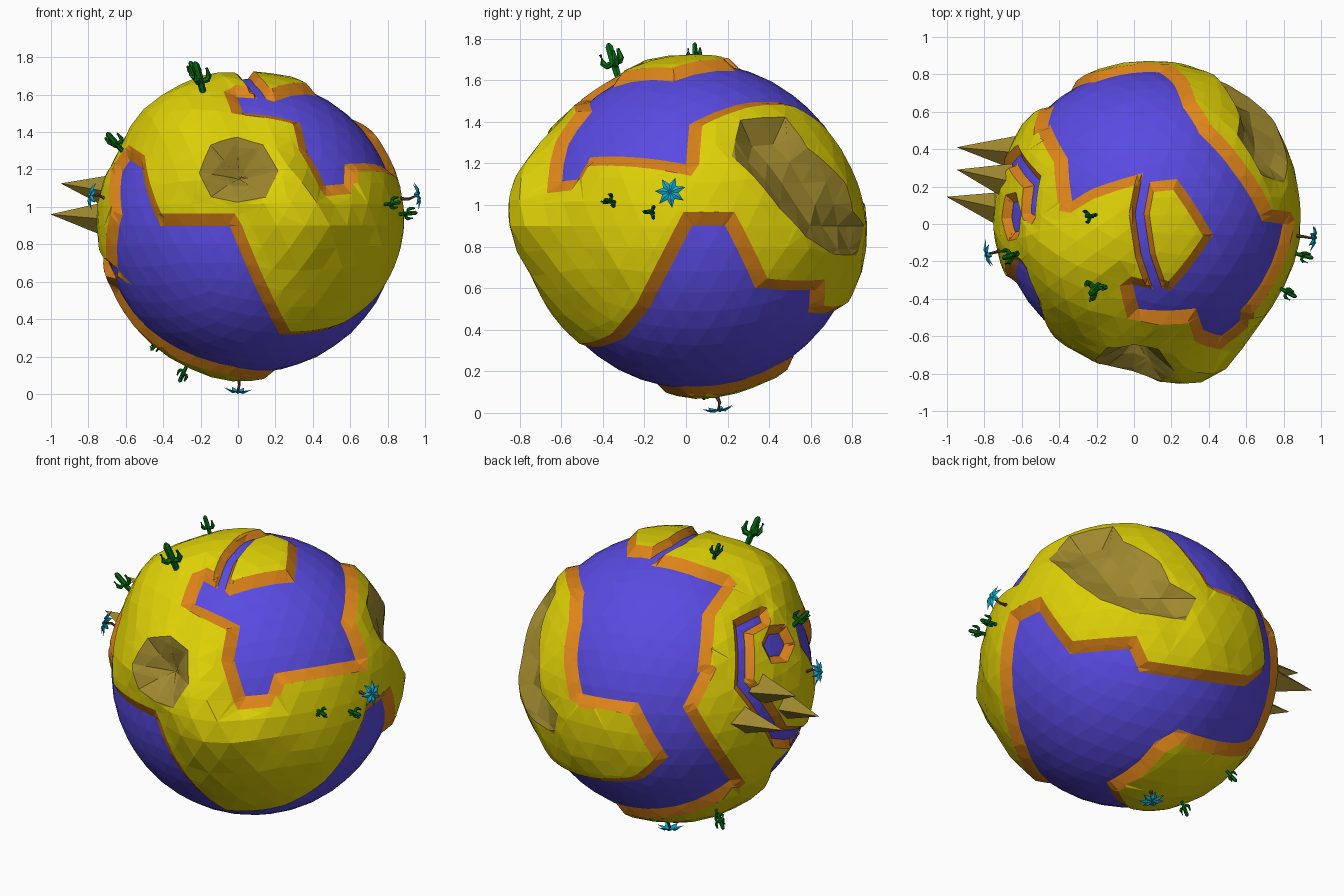
import bpy, bmesh, math
from mathutils import Vector, noise

if "Cube" in bpy.data.objects:
    bpy.data.objects.remove(bpy.data.objects["Cube"])

R, C = 0.785, Vector((0.07, 0.045, 0.90))   # sea radius and planet centre
BAND = 0.08                                  # usual shore width as an angle


def mat(name, col):
    m = bpy.data.materials.new(name)
    m.diffuse_color = (*col, 1)
    m.use_nodes = True
    m.node_tree.nodes["Principled BSDF"].inputs["Base Color"].default_value = m.diffuse_color
    return m


SEA = mat("sea_violet", (0.10, 0.07, 0.76))
SAND = mat("land_yellow", (0.74, 0.64, 0.002))
SHORE = mat("shore_orange", (0.72, 0.23, 0.01))
ROCK = mat("rock_brown", (0.35, 0.25, 0.028))
GREEN = mat("cactus_green", (0.002, 0.15, 0.006))
CYAN = mat("palm_cyan", (0.006, 0.43, 0.66))
TRUNK = mat("trunk_brown", (0.17, 0.075, 0.03))


# --- drawing planes: coast outlines are drawn on them and lifted to the sphere
def plane(cx, cy, elev, ox, oy=None, s=187.0):
    c, e = Vector((cx, cy, 0)).normalized(), math.radians(elev)
    z = Vector((0, 0, 1))
    t = c * math.cos(e) + z * math.sin(e)
    u = z * math.cos(e) - c * math.sin(e)
    if oy is None:
        oy = 671 + s * 0.905 * math.cos(e)
    return u.cross(t), u, t, ox, oy, s


VIEWS = {
    "front": plane(0, -1, 0, 238, 394),
    "right": plane(1, 0, 0, 686, 413, 207.5),
    "top": plane(0, -1, 90, 1134, 225),
    "back_left": plane(-0.6, 0.8, 21, 686),
    "back_right": plane(0.66, 0.75, -28, 1134),
}


def lift(view, *pts):
    r, u, t, ox, oy, s = VIEWS[view]
    out = []
    for px, py in pts:
        a, b = (px - ox) / s - C.dot(r), (oy - py) / s - C.dot(u)
        d = math.sqrt(max(0, R * R - a * a - b * b))
        out.append((r * a + u * b + t * d).normalized())
    return out


# --- coast outlines
main = lift("front", (142, 168), (160, 226), (230, 226), (280, 335))
main += lift("right", (625, 338), (650, 308), (692, 226), (725, 226), (755, 288), (810, 290), (808, 313))
main += lift("back_right", (1250, 690))
main += lift("back_left", (663, 750), (632, 692), (575, 684), (570, 650))
main += lift("top", (1183, 108), (1200, 135), (1235, 175), (1262, 222))
main += lift("right", (686, 165), (590, 158), (578, 180), (562, 182))
main += lift("front", (307, 152), (300, 123), (243, 113), (237, 97))
bank = lift("top", (1153, 290), (1141, 255), (1135, 215), (1143, 174))
main += bank
main += lift("top", (1092, 190), (1072, 202), (1068, 160), (1050, 125))
main += lift("back_left", (697, 660), (678, 697), (700, 735), (728, 778))
main += lift("back_right", (1200, 741), (1182, 735), (1158, 748), (1141, 767), (1106, 788), (1119, 808))
main += lift("front", (200, 358), (150, 330))
main += lift("back_left", (775, 760))
main += lift("front", (118, 270), (122, 215), (122, 172), (130, 160))
island = lift("top", (1150, 183), (1177, 180), (1213, 236), (1170, 292), (1162, 289), (1150, 255), (1144, 215))
bank += island[4:] + island[:1]
river = lift("back_left", (760, 606), (735, 616), (735, 676), (772, 735), (803, 735), (803, 728), (778, 726), (743, 673), (743, 622), (762, 613))
pool = lift("back_left", *[(775 + 11 * math.cos(k * math.pi / 3), 637 + 13 * math.sin(k * math.pi / 3)) for k in range(6)])
pit = lift("front", (238, 143), (262, 150), (275, 178), (264, 201), (238, 204), (214, 199), (204, 178), (214, 152))
pit_mid = lift("front", (238, 174))[0]
canyon = lift("right", (730, 160), (738, 126), (780, 124), (802, 152))
canyon += lift("back_right", (1162, 568), (1172, 588), (1198, 603), (1188, 625), (1140, 618), (1105, 605))
canyon += lift("right", (775, 210))


# --- spherical geometry helpers
def arcs(poly, band=BAND):
    out = []
    for a, b in zip(poly, poly[1:] + poly[:1]):
        n = a.cross(b).normalized()
        out.append((a, b, n, n.cross(a), b.cross(n), 0.035 if a in bank and b in bank else band))
    return out


def arc_dist(p, arc):
    a, b, n, ta, tb, _ = arc
    if p.dot(ta) >= 0 and p.dot(tb) >= 0:
        return abs(math.asin(max(-1, min(1, p.dot(n)))))
    return math.acos(max(-1, min(1, max(p.dot(a), p.dot(b)))))


POLE = lift("back_right", (1080, 715))[0]    # a point out at sea
E1 = POLE.orthogonal().normalized()
E2 = POLE.cross(E1)


def flat(p):
    k = 1 / (1.0000001 - p.dot(POLE))
    return p.dot(E1) * k, p.dot(E2) * k


def flat_edges(poly):
    q = [flat(a.lerp(b, k / 8).normalized()) for a, b in zip(poly, poly[1:] + poly[:1]) for k in range(8)]
    return list(zip(q, q[1:] + q[:1]))


def inside(p, edges):
    x, y = flat(p)
    hit = False
    for (x1, y1), (x2, y2) in edges:
        if (y1 > y) != (y2 > y) and x < x1 + (y - y1) * (x2 - x1) / (y2 - y1):
            hit = not hit
    return hit


OUTLINES = [(main, BAND), (island, BAND), (river, 0.045), (pool, 0.05)]
coast = [a for poly, band in OUTLINES for a in arcs(poly, band)]
coast_edges = [e for poly, band in OUTLINES for e in flat_edges(poly)]
craters = [(arcs(pit), flat_edges(pit), 1.0, 0.3), (arcs(canyon), flat_edges(canyon), 0.85, 0.14)]
HILLS = [(Vector((0.33, -0.92, 0.10)).normalized(), 0.125, 0.33),
         (Vector((-0.50, -0.35, 0.78)).normalized(), 0.05, 0.38),
         (Vector((-0.22, -0.90, 0.32)).normalized(), 0.04, 0.30),
         (Vector((0.0, 0.05, -1.0)).normalized(), 0.015, 0.40),
         (Vector((0.60, 0.75, 0.0)).normalized(), 0.02, 0.45)]


def shore(p):
    """0 at sea, 1 at the inner edge of the shore"""
    return min(arc_dist(p, a) / a[5] for a in coast) if inside(p, coast_edges) else 0.0


def height(p):
    s = shore(p)
    h = 0.04 * min(s, 1)
    blend = max(0, min((s - 1) * 0.5, 1))
    if blend:
        h += blend * (0.018 * noise.noise(p * 4) + sum(a * math.exp(-(p.angle(d) / w) ** 2) for d, a, w in HILLS))
    for ar, ed, slope, deep in craters:
        if inside(p, ed):
            h -= slope * R * min(min(arc_dist(p, a) for a in ar), deep)
    return h


# --- planet: icosphere cut along the coasts, then raised where there is land
def cut(bm, arc, offset=0.0):
    mid = (arc[0] + arc[1]).normalized()
    reach = math.cos(arc[0].angle(arc[1]) / 2 + 0.25)
    faces = []
    for f in bm.faces:
        p = f.calc_center_median().normalized()
        if p.dot(mid) > reach and arc_dist(p, arc) < 0.11:
            faces.append(f)
    geom = set(faces)
    for f in faces:
        geom.update(f.edges)
        geom.update(f.verts)
    bmesh.ops.bisect_plane(bm, geom=list(geom), dist=1e-5, plane_co=arc[2] * math.sin(offset) * R, plane_no=arc[2])


bm = bmesh.new()
bmesh.ops.create_icosphere(bm, subdivisions=4, radius=R)
for arc in coast:
    probe = ((arc[0] + arc[1]).normalized() + arc[2] * 0.01).normalized()
    side = 1 if inside(probe, coast_edges) else -1
    cut(bm, arc)
    cut(bm, arc, side * arc[5])
for ar, ed, slope, deep in craters:
    for arc in ar:
        cut(bm, arc)
for corner in pit:
    cut(bm, arcs([corner, pit_mid])[0])
bmesh.ops.triangulate(bm, faces=bm.faces[:])
for f in bm.faces:
    p = f.calc_center_median().normalized()
    s = shore(p)
    f.material_index = 0 if s <= 0 else 2 if s < 1 else 1
    if s > 0 and any(inside(p, c[1]) for c in craters):
        f.material_index = 3
lengths = [(v, v.co.length + height(v.co.normalized())) for v in bm.verts]
for v, l in lengths:
    v.co = v.co.normalized() * l
bmesh.ops.recalc_face_normals(bm, faces=bm.faces[:])


def finish(bm, name, mats, loc=C, normal=None):
    me = bpy.data.meshes.new(name)
    bm.to_mesh(me)
    bm.free()
    for m in mats:
        me.materials.append(m)
    ob = bpy.data.objects.new(name, me)
    ob.location = loc
    if normal is not None:
        ob.rotation_mode = 'QUATERNION'
        ob.rotation_quaternion = Vector((0, 0, 1)).rotation_difference(normal)
    bpy.context.collection.objects.link(ob)


finish(bm, "planet", [SEA, SAND, SHORE, ROCK])


def tube(bm, pts, radii, n=6, mi=0):
    rings = []
    for i, (p, r) in enumerate(zip(pts, radii)):
        d = Vector(pts[min(i + 1, len(pts) - 1)]) - Vector(pts[max(i - 1, 0)])
        q = d.to_track_quat('Z', 'Y')
        rings.append([bm.verts.new(Vector(p) + q @ Vector((r * math.cos(k * math.tau / n), r * math.sin(k * math.tau / n), 0))) for k in range(n)])
    fs = [bm.faces.new((a[k], a[(k + 1) % n], b[(k + 1) % n], b[k])) for a, b in zip(rings, rings[1:]) for k in range(n)]
    fs += [bm.faces.new(rings[0][::-1]), bm.faces.new(rings[-1])]
    for f in fs:
        f.material_index = mi


# --- rock spikes on the left side
for tip, base in [((-0.945, 0.41, 0.96), (-0.62, 0.38, 0.94)), ((-0.945, 0.29, 1.125), (-0.67, 0.23, 1.08)), ((-1.0, 0.145, 0.96), (-0.70, 0.08, 0.935))]:
    bm = bmesh.new()
    tube(bm, [base, tip], [0.095, 0.001], 4)
    finish(bm, "rock_spike", [ROCK], (0, 0, 0))


# --- cacti: a stem with three bent arms
def cactus(d, s, up=None):
    bm = bmesh.new()
    tube(bm, [(0, 0, -0.1 * s), (0, 0, 0.5 * s), (0, 0, 0.9 * s), (0, 0, s)], [0.1 * s, 0.13 * s, 0.12 * s, 0.05 * s])
    for a, z in ((0.2, 0.3), (2.3, 0.45), (4.4, 0.38)):
        x, y = math.cos(a) * s, math.sin(a) * s
        tube(bm, [(0, 0, z * s), (0.25 * x, 0.25 * y, z * s), (0.32 * x, 0.32 * y, (z + 0.1) * s), (0.32 * x, 0.32 * y, (z + 0.38) * s)],
             [0.09 * s, 0.1 * s, 0.1 * s, 0.05 * s])
    finish(bm, "cactus", [GREEN], C + d * (R + height(d)), Vector(up).normalized() if up else d)


for view, pt, s in [("top", (1096, 217), 0.105), ("right", (618, 204), 0.095), ("right", (655, 214), 0.095)]:
    cactus(lift(view, pt)[0], s)
cactus(Vector((-0.27, -0.39, 0.755)).normalized(), 0.165, (-0.25, -0.27, 0.9))
cactus(Vector((-0.72, -0.21, 0.42)).normalized(), 0.125, (-0.6, -0.2, 0.7))
cactus(Vector((-0.365, 0.04, -0.795)).normalized(), 0.09)
cactus(Vector((-0.525, 0.28, -0.654)).normalized(), 0.08)


# --- palms: thin trunk and a star of seven pointed leaves
def palm(d, top):
    bm = bmesh.new()
    base = R + height(d) - 0.01
    h = top - base
    tube(bm, [(0, 0, 0), (0.012, 0, h * 0.5), (0, 0, h)], [0.011, 0.008, 0.007], 5, 1)
    for k in range(7):
        a = k * math.tau / 7
        pt = lambda r, w, z: bm.verts.new((r * math.cos(a) - w * math.sin(a), r * math.sin(a) + w * math.cos(a), h + z))
        c, l, m, r, t = pt(0, 0, 0.004), pt(0.035, 0.018, 0), pt(0.035, 0, 0.01), pt(0.035, -0.018, 0), pt(0.077, 0, -0.012)
        for f in ((c, m, l), (c, r, m), (l, m, t), (m, r, t), (c, l, t, r)):
            bm.faces.new(f)
    finish(bm, "palm", [CYAN, TRUNK], C + d * base, d)


palm(Vector((0.88, -0.12, 0.16)).normalized(), 0.915)
palm(Vector((-0.855, -0.205, 0.16)).normalized(), 0.895)
palm(Vector((-0.07, 0.11, -0.88)).normalized(), 0.895)
